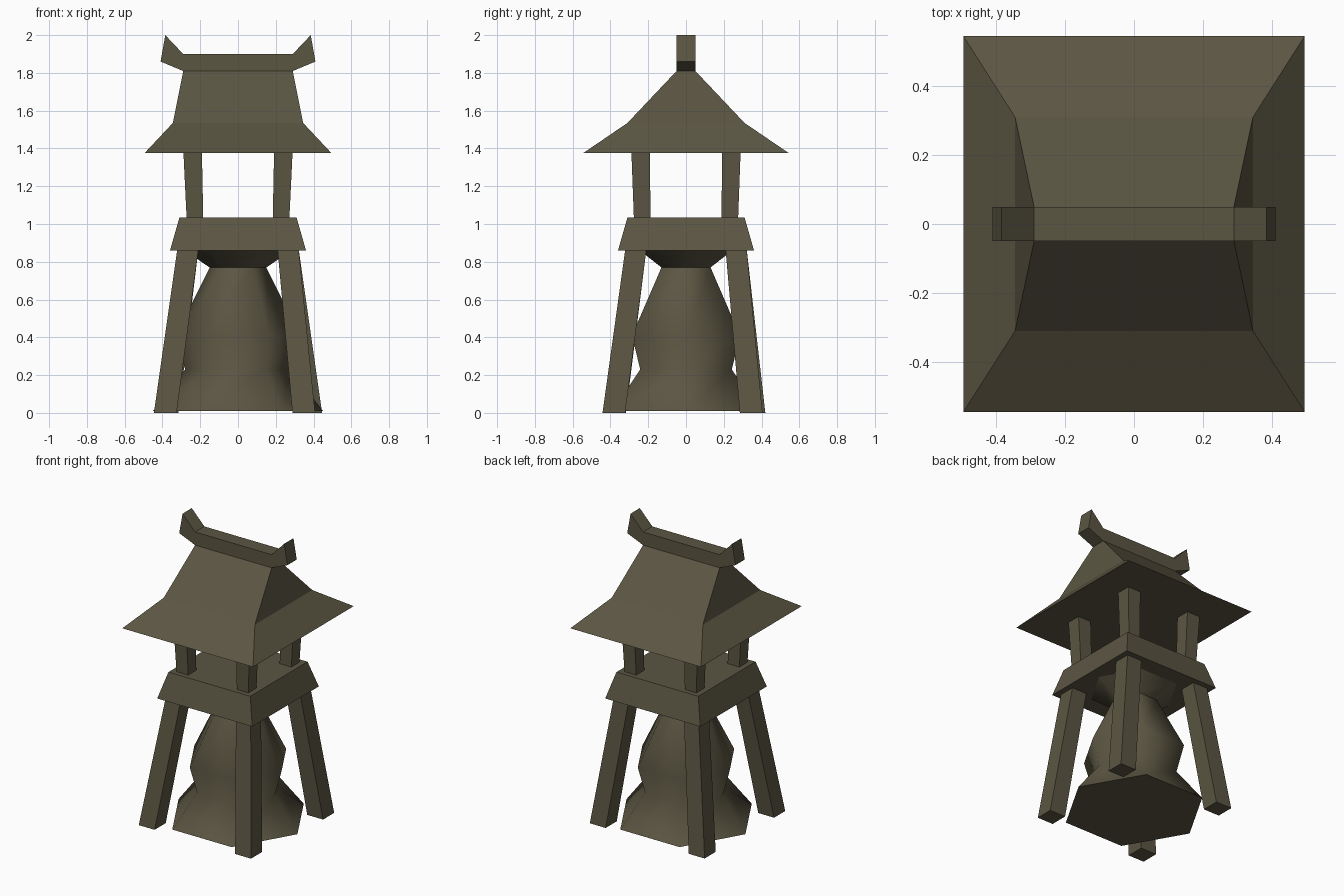
import bpy
import math

if "Cube" in bpy.data.objects:
    bpy.data.objects.remove(bpy.data.objects["Cube"])

wood = bpy.data.materials.new("weathered_wood")
wood.diffuse_color = (0.105, 0.092, 0.055, 1)
wood.use_nodes = True
wood.node_tree.nodes["Principled BSDF"].inputs["Base Color"].default_value = wood.diffuse_color


def make(name, verts, faces):
    mesh = bpy.data.meshes.new(name)
    mesh.from_pydata(verts, [], faces)
    mesh.materials.append(wood)
    obj = bpy.data.objects.new(name, mesh)
    bpy.context.collection.objects.link(obj)
    return obj


def loft(name, rings):
    """Closed solid joining a stack of rings with equal point counts."""
    n = len(rings[0])
    verts = [p for ring in rings for p in ring]
    faces = [tuple(reversed(range(n))), tuple(range(len(verts) - n, len(verts)))]
    for k in range(len(rings) - 1):
        for i in range(n):
            j = (i + 1) % n
            faces.append((k * n + i, k * n + j, (k + 1) * n + j, (k + 1) * n + i))
    return make(name, verts, faces)


def rect(cx, cy, hx, hy, z):
    return [(cx + sx * hx, cy + sy * hy, z)
            for sx, sy in ((-1, -1), (1, -1), (1, 1), (-1, 1))]


def hexagon(r, z):
    return [(r * math.cos(i * math.pi / 3), r * math.sin(i * math.pi / 3), z)
            for i in range(6)]


# Flared roof
loft("roof", [rect(0, 0, 0.495, 0.545, 1.375),
              rect(0, 0, 0.345, 0.31, 1.535),
              rect(0, 0, 0.29, 0.05, 1.81)])

# Ridge beam with upturned ends, lofted along x from (x, z) pairs
ridge = [((-0.41, 1.86), (-0.385, 2.0)), ((-0.29, 1.81), (-0.29, 1.90)),
         ((0.29, 1.81), (0.29, 1.90)), ((0.41, 1.86), (0.385, 2.0))]
loft("ridge_beam", [[(lo[0], -0.05, lo[1]), (lo[0], 0.05, lo[1]),
                     (hi[0], 0.05, hi[1]), (hi[0], -0.05, hi[1])]
                    for lo, hi in ridge])

# Tapered platform
loft("platform", [rect(0, 0, 0.36, 0.36, 0.86), rect(0, 0, 0.31, 0.31, 1.035)])

# Slightly crooked legs below and short posts above, one per corner
feet = {"front_left": (-0.385, -0.378), "front_right": (0.348, -0.382),
        "back_right": (0.385, 0.345), "back_left": (-0.375, 0.36)}
for corner, (fx, fy) in feet.items():
    sx, sy = math.copysign(1, fx), math.copysign(1, fy)
    loft(corner + "_leg", [rect(fx, fy, 0.06, 0.06, 0),
                           rect(sx * 0.265, sy * 0.265, 0.056, 0.056, 0.87)])
    loft(corner + "_post", [rect(sx * 0.228, sy * 0.232, 0.044, 0.044, 1.03),
                            rect(sx * 0.24, sy * 0.24, 0.049, 0.049, 1.38)])

# Six-sided bulging core under the platform
profile = [(0.45, 0.01), (0.28, 0.23), (0.33, 0.41), (0.15, 0.77), (0.29, 0.865)]
core = loft("core", [hexagon(r, z) for r, z in profile])
bpy.ops.object.select_all(action='DESELECT')
core.select_set(True)
bpy.context.view_layer.objects.active = core
bpy.ops.object.shade_smooth_by_angle(angle=math.radians(65))
